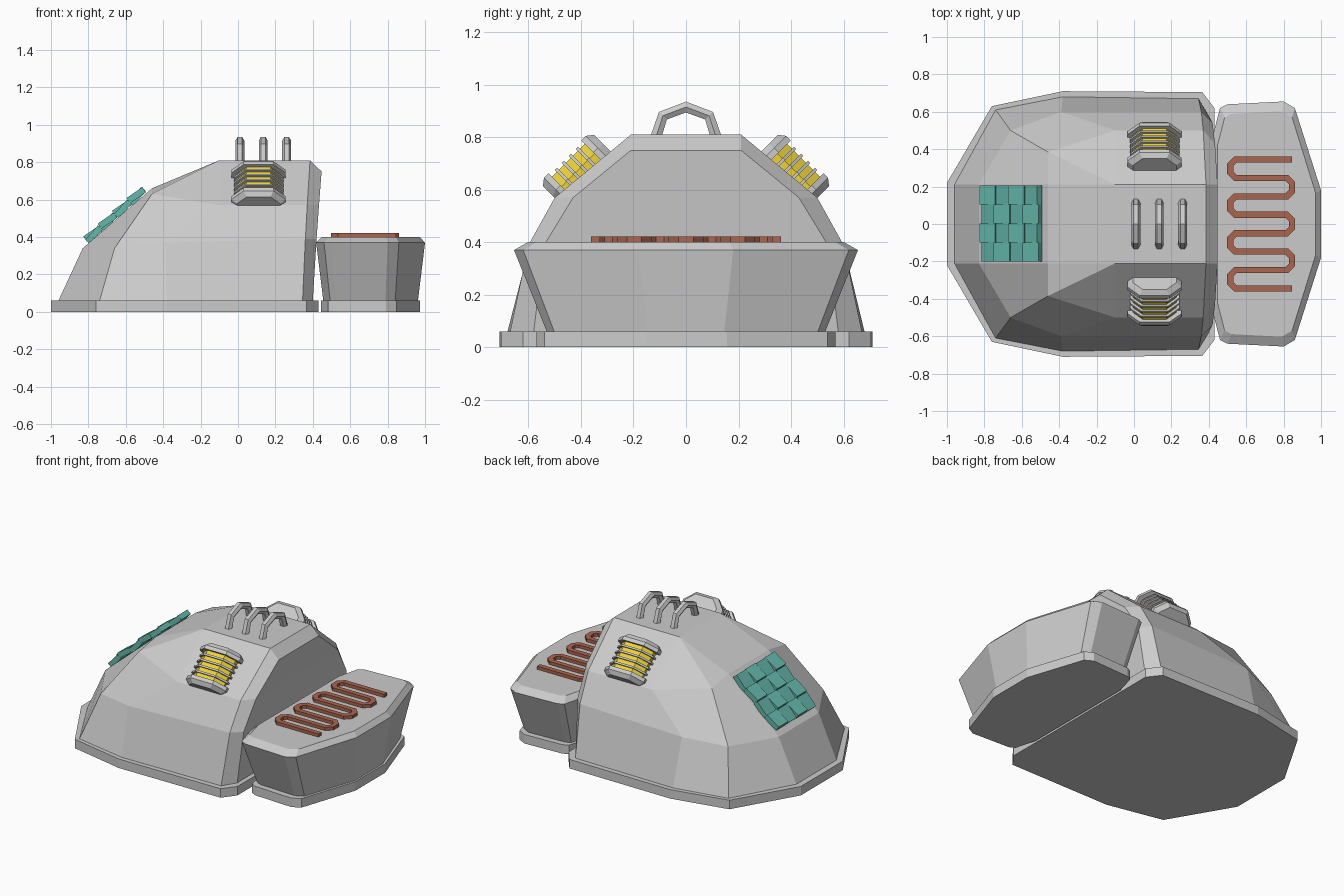
import bpy, bmesh, math
from mathutils import Matrix, Vector

if "Cube" in bpy.data.objects:
    bpy.data.objects.remove(bpy.data.objects["Cube"])


def material(name, col):
    m = bpy.data.materials.new(name)
    m.diffuse_color = (*col, 1)
    m.use_nodes = True
    m.node_tree.nodes["Principled BSDF"].inputs["Base Color"].default_value = m.diffuse_color
    return m


TEAL = material("teal", (0.13, 0.48, 0.41))
COPPER = material("copper", (0.40, 0.13, 0.075))
YELLOW = material("yellow", (0.85, 0.65, 0.04))


def finish(bm, name, mat=None):
    bmesh.ops.remove_doubles(bm, verts=bm.verts, dist=1e-4)
    bmesh.ops.recalc_face_normals(bm, faces=bm.faces)
    me = bpy.data.meshes.new(name)
    bm.to_mesh(me)
    bm.free()
    ob = bpy.data.objects.new(name, me)
    bpy.context.collection.objects.link(ob)
    if mat:
        me.materials.append(mat)
    return ob


def full(half):
    """Close a half outline (y > 0) with its mirror image."""
    return list(half) + [(p[0], -p[1], *p[2:]) for p in reversed(half)]


def loft(name, rings, mat=None, mtx=Matrix(), caps=(True, True), extra=()):
    bm = bmesh.new()
    vr = [[bm.verts.new(mtx @ Vector(p)) for p in r] for r in rings]
    n = len(rings[0])
    for a, b in zip(vr, vr[1:]):
        for i in range(n):
            j = (i + 1) % n
            bm.faces.new((a[i], a[j], b[j], b[i]))
    if caps[0]:
        bm.faces.new(vr[0])
    if caps[1]:
        bm.faces.new(vr[-1])
    for idx in extra:
        bm.faces.new([vr[-1][i] for i in idx])
    return finish(bm, name, mat)


# Hull base plate
plate = full([(-1, .22), (-.76, .63), (-.38, .71), (.365, .705), (.43, .62)])
loft("hull_base_plate", [[(x, y, z) for x, y in plate] for z in (0, .06)])

# Domed hull: nose, two flank corners, rear corner, rear face
hull = [
    [(-.96, .21, .06), (-.74, .61, .06), (-.38, .68, .06), (.345, .67, .06), (.40, .58, .06)],
    [(-.83, .21, .34), (-.66, .50, .34), (-.39, .60, .37), (.36, .60, .39), (.42, .54, .39)],
    [(-.46, .21, .66), (-.46, .385, .63), (-.10, .50, .57), (.37, .50, .57), (.433, .43, .57)],
    [(-.10, .21, .81), (-.10, .21, .81), (-.10, .21, .81), (.385, .21, .81), (.447, .21, .75)],
]
loft("hull", [full(r) for r in hull], caps=(True, False),
     extra=[(2, 3, 6, 7), (3, 4, 5, 6)])

# Rear pod: flared body on a smaller foot
pod = full([(1.0, .18), (.86, .62), (.80, .655), (.50, .64), (.46, .62), (.418, .46)])


def pod_ring(z, sx, sy):
    return [(.71 + (x - .71) * sx, y * sy, z) for x, y in pod]


loft("rear_pod", [pod_ring(.06, .87, .81), pod_ring(.37, 1, 1), pod_ring(.40, .9, .92)])
loft("rear_pod_foot", [pod_ring(0, .91, .87), pod_ring(.06, .91, .87)])


# Serpentine coils
def coil(name, length, span, width, thick, mtx):
    rows, step = 8, span / 7
    c = step * .28
    pts = []
    for i in range(rows):
        v = -span / 2 + i * step
        ends = [length / 2, -length / 2] if i % 2 == 0 else [-length / 2, length / 2]
        for k, u in enumerate(ends):
            s = math.copysign(1, u)
            if (i == 0 and k == 0) or (i == rows - 1 and k == 1):
                pts.append(Vector((u, v)))
            elif k == 0:
                pts += [Vector((u, v - c)), Vector((u - s * c, v))]
            else:
                pts += [Vector((u - s * c, v)), Vector((u, v + c))]
    bm = bmesh.new()
    prev = None
    for i, p in enumerate(pts):
        d1 = (p - pts[max(i - 1, 0)]).normalized() if i else (pts[1] - p).normalized()
        d2 = (pts[i + 1] - p).normalized() if i < len(pts) - 1 else d1
        n = Vector((-(d1 + d2).y, (d1 + d2).x)).normalized()
        n *= width / 2 / max(.5, n.dot(Vector((-d1.y, d1.x))))
        quad = [bm.verts.new(mtx @ Vector((*q, z))) for q, z in
                ((p - n, 0), (p + n, 0), (p + n, thick), (p - n, thick))]
        if prev:
            for a in range(4):
                b = (a + 1) % 4
                bm.faces.new((prev[a], prev[b], quad[b], quad[a]))
        else:
            bm.faces.new(quad)
        prev = quad
    bm.faces.new(prev)
    finish(bm, name, COPPER)


def frame(x_axis, y_axis, z_axis, origin):
    m = Matrix((x_axis, y_axis, z_axis)).transposed().to_4x4()
    m.translation = origin
    return m


coil("pod_coil", .33, .69, .033, .024, Matrix.Translation((.68, 0, .397)))
up = Vector((.075, 0, 1)).normalized()
side = Vector((0, 1, 0))
coil("hull_coil", .22, .31, .02, .016, frame(up, side, up.cross(side), (.434, 0, .608)))


# Side vents: yellow core, thin ribs and tapered end caps
def vent_ring(t, s):
    half = [(.145, -.04), (.145, .035), (.08, .10)]
    pts = half + [(-x, n) for x, n in reversed(half)]
    return [(x * s, t, n * s) for x, n in pts]


for sgn, label in ((1, "back"), (-1, "front")):
    r = math.sqrt(.5)
    m = frame(Vector((1, 0, 0)), Vector((0, r * sgn, -r)), Vector((0, r * sgn, r)),
              (.11, .391 * sgn, .655))
    loft(label + "_vent_core", [vent_ring(-.1, .8), vent_ring(.1, .8)], YELLOW, m)
    for i in range(4):
        t = -.057 + i * .038
        loft(f"{label}_vent_rib_{i}", [vent_ring(t - .006, .91), vent_ring(t + .006, .91)], None, m)
    for e in (-1, 1):
        loft(f"{label}_vent_cap_{e}",
             [vent_ring(.088 * e, 1), vent_ring(.112 * e, 1), vent_ring(.138 * e, .8)], None, m)

# Roof handles
for i, x in enumerate((.01, .135, .26)):
    cu = bpy.data.curves.new("roof_handle", 'CURVE')
    cu.dimensions = '3D'
    cu.bevel_depth = .024
    cu.bevel_resolution = 1
    path = [(-.118, .79), (-.088, .882), (0, .915), (.088, .882), (.118, .79)]
    sp = cu.splines.new('POLY')
    sp.points.add(len(path) - 1)
    for p, (y, z) in zip(sp.points, path):
        p.co = (x, y, z, 1)
    sp.use_smooth = False
    bpy.context.collection.objects.link(bpy.data.objects.new(f"roof_handle_{i}", cu))

# Nose panel of tilted teal tiles
slope = Vector((.36, 0, .32)).normalized()
m = frame(slope, side, slope.cross(side), (-.645, 0, .5045))
bm = bmesh.new()
for i in range(4):
    for j in range(4):
        k = 1 if (i + j) % 2 else -1
        loc = Matrix.Translation(((i - 1.5) * .103, (j - 1.5) * .102 + .003, .018 + .004 * k))
        tilt = Matrix.Rotation(math.radians(7 * k), 4, 'Y')
        bmesh.ops.create_cube(bm, size=1, matrix=m @ loc @ tilt @ Matrix.Diagonal((.103, .102, .034, 1)))
bmesh.ops.recalc_face_normals(bm, faces=bm.faces)
me = bpy.data.meshes.new("nose_tiles")
bm.to_mesh(me)
bm.free()
me.materials.append(TEAL)
bpy.context.collection.objects.link(bpy.data.objects.new("nose_tiles", me))
